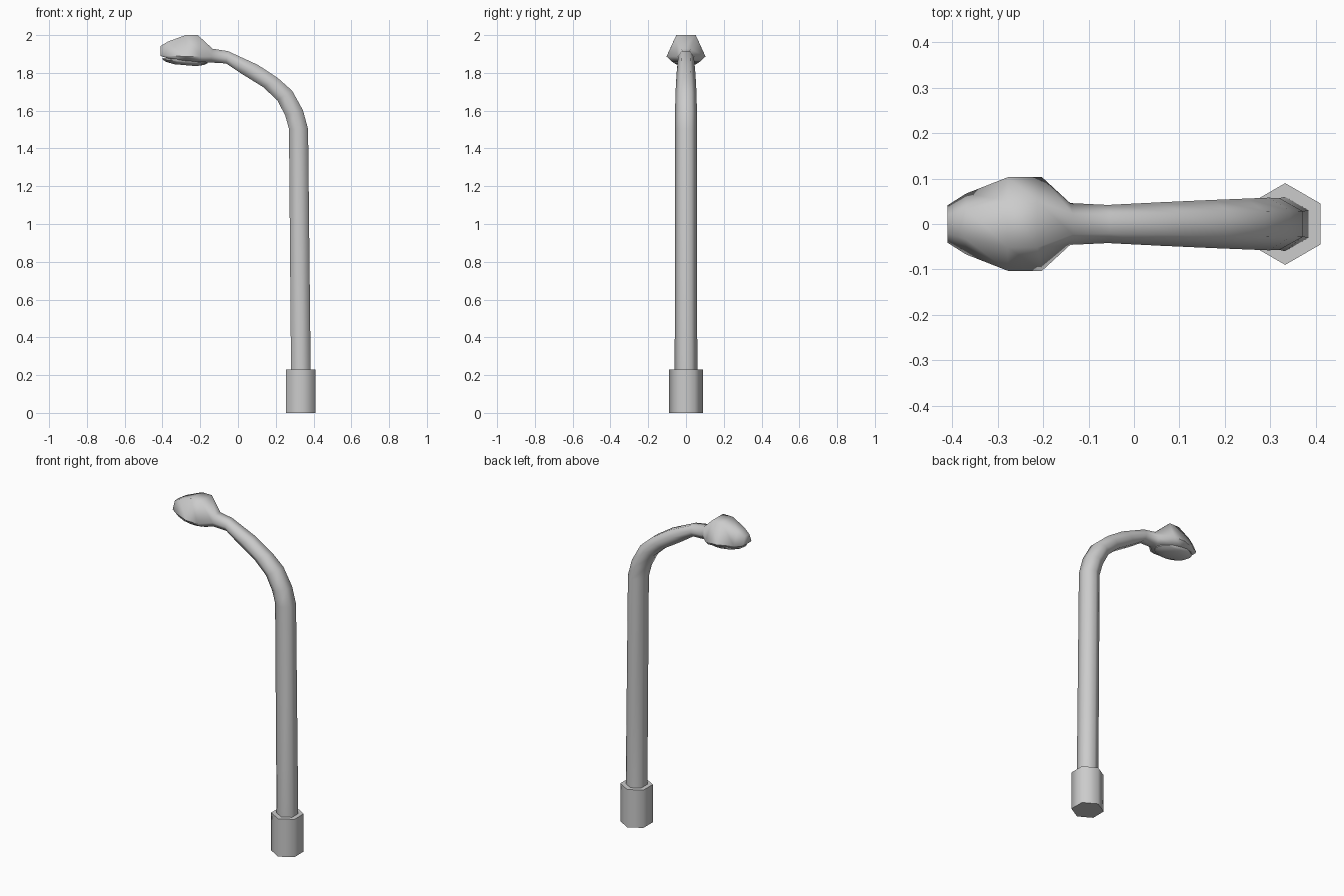
import bpy, bmesh, math
from mathutils import Vector, Matrix

if "Cube" in bpy.data.objects:
    bpy.data.objects.remove(bpy.data.objects["Cube"])


def finish(bm, name, angle):
    bmesh.ops.recalc_face_normals(bm, faces=bm.faces)
    mesh = bpy.data.meshes.new(name)
    bm.to_mesh(mesh)
    bm.free()
    ob = bpy.data.objects.new(name, mesh)
    bpy.context.collection.objects.link(ob)
    bpy.ops.object.select_all(action='DESELECT')
    ob.select_set(True)
    bpy.context.view_layer.objects.active = ob
    bpy.ops.object.shade_smooth_by_angle(angle=math.radians(angle))
    return ob


def loft(name, sections, angle=65):
    """Skin rings of six points: upper/outer point, lower/inner point,
    half width, side-corner height fraction, bottom half width ratio."""
    bm = bmesh.new()
    rings = []
    for xt, zt, xb, zb, w, f, r in sections:
        t, b = Vector((xt, 0, zt)), Vector((xb, 0, zb))
        m = b.lerp(t, f)
        pts = [(t, w / 2), (m, w), (b, w * r), (b, -w * r), (m, -w), (t, -w / 2)]
        rings.append([bm.verts.new((p.x, y, p.z)) for p, y in pts])
    for a, b in zip(rings, rings[1:]):
        for i in range(6):
            j = (i + 1) % 6
            bm.faces.new((a[i], a[j], b[j], b[i]))
    bm.faces.new(rings[0])
    bm.faces.new(rings[-1])
    return finish(bm, name, angle)


# Hexagonal base sleeve
bm = bmesh.new()
bmesh.ops.create_cone(bm, cap_ends=True, segments=6, radius1=0.09, radius2=0.09,
                      depth=0.23,
                      matrix=Matrix.Translation((0.333, 0, 0.115))
                      @ Matrix.Rotation(math.radians(0), 4, 'Z'))
base = finish(bm, "base_sleeve", 65)

# Pole, curved arm and lamp housing as one continuous skin
loft("pole_arm_and_housing", [
    (0.385, 0.20, 0.281, 0.20, 0.060, 0.5, 0.5),
    (0.371, 1.503, 0.270, 1.503, 0.057, 0.5, 0.5),
    (0.344, 1.602, 0.250, 1.575, 0.058, 0.5, 0.5),
    (0.287, 1.705, 0.208, 1.655, 0.056, 0.5, 0.5),
    (0.212, 1.772, 0.133, 1.725, 0.053, 0.5, 0.5),
    (0.106, 1.842, 0.015, 1.798, 0.048, 0.5, 0.5),
    (-0.053, 1.915, -0.063, 1.850, 0.042, 0.5, 0.5),
    (-0.135, 1.928, -0.145, 1.855, 0.046, 0.45, 0.55),
    (-0.213, 2.000, -0.200, 1.858, 0.103, 0.20, 0.70),
    (-0.278, 2.000, -0.278, 1.864, 0.103, 0.17, 0.75),
    (-0.370, 1.966, -0.370, 1.876, 0.067, 0.16, 0.80),
    (-0.411, 1.942, -0.411, 1.890, 0.041, 0.10, 0.85),
])

# Rounded lens under the housing, tilted with its underside
bm = bmesh.new()
rings = []
for s, d in ((1.0, 0.004), (1.0, -0.004), (0.85, -0.014), (0.5, -0.024)):
    rings.append([bm.verts.new((0.12 * s * math.cos(k * math.tau / 16),
                                0.073 * s * math.sin(k * math.tau / 16), d))
                  for k in range(16)])
for a, b in zip(rings, rings[1:]):
    for i in range(16):
        j = (i + 1) % 16
        bm.faces.new((a[i], a[j], b[j], b[i]))
bm.faces.new(rings[0])
bm.faces.new(rings[-1])
bm.transform(Matrix.Translation((-0.28, 0, 1.865)) @ Matrix.Rotation(math.radians(5), 4, 'Y'))
finish(bm, "lamp_lens", 50)
